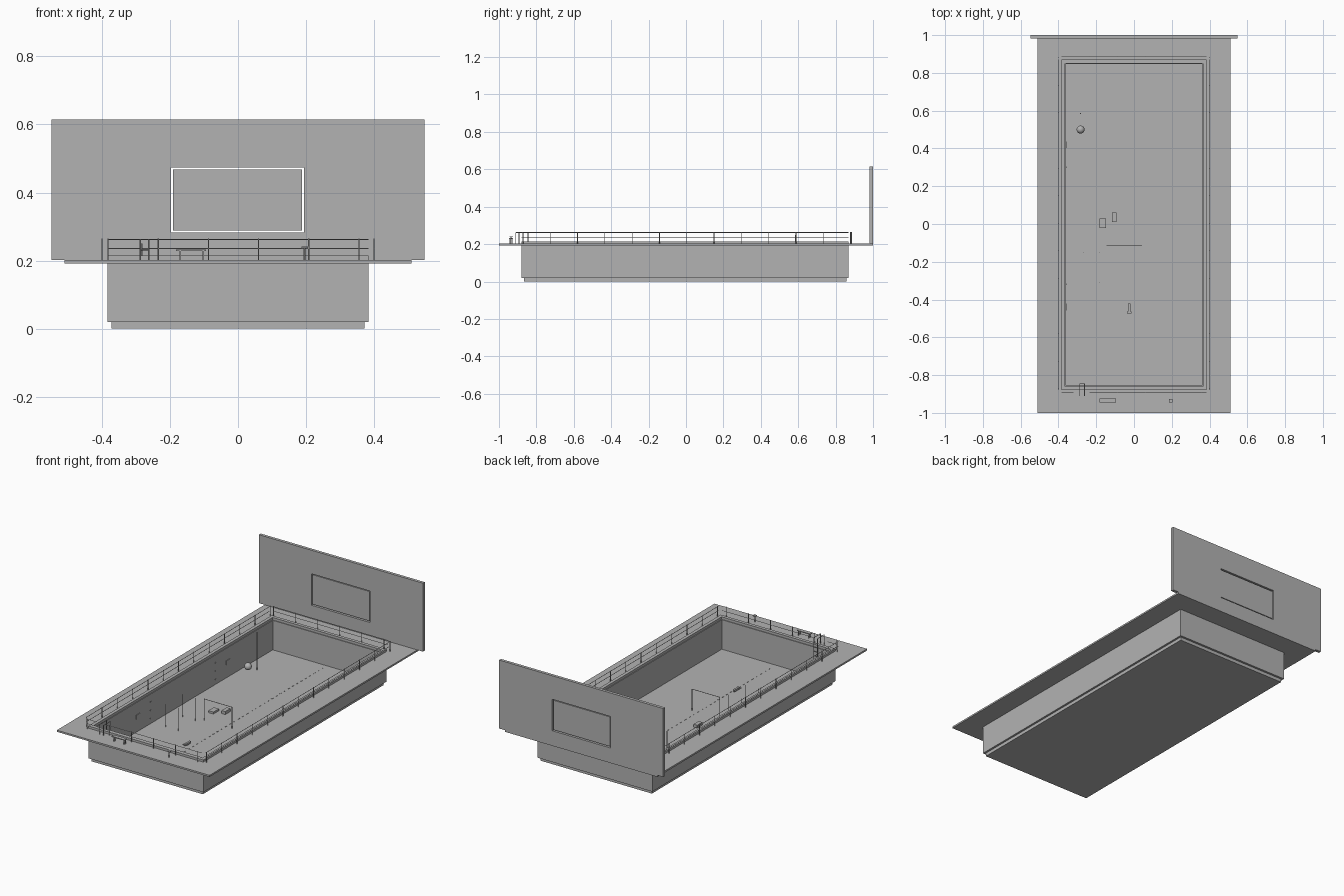
import bpy, bmesh, math
from mathutils import Vector

if "Cube" in bpy.data.objects:
    bpy.data.objects.remove(bpy.data.objects["Cube"])

grey = bpy.data.materials.new("concrete_grey")
grey.diffuse_color = (0.45, 0.45, 0.45, 1)
grey.use_nodes = True
grey.node_tree.nodes["Principled BSDF"].inputs["Base Color"].default_value = grey.diffuse_color


def finish(name, bm):
    bmesh.ops.recalc_face_normals(bm, faces=bm.faces)
    me = bpy.data.meshes.new(name)
    bm.to_mesh(me)
    bm.free()
    me.materials.append(grey)
    ob = bpy.data.objects.new(name, me)
    bpy.context.collection.objects.link(ob)
    return ob


def add_box(bm, x0, x1, y0, y1, z0, z1):
    vs = bmesh.ops.create_cube(bm, size=1)["verts"]
    for v in vs:
        v.co = Vector(((x0 + x1) / 2 + v.co.x * (x1 - x0),
                       (y0 + y1) / 2 + v.co.y * (y1 - y0),
                       (z0 + z1) / 2 + v.co.z * (z1 - z0)))


def boxes(name, *dims):
    bm = bmesh.new()
    for d in dims:
        add_box(bm, *d)
    return finish(name, bm)


def add_rod(bm, a, b, r=0.0015, n=6):
    a, b = Vector(a), Vector(b)
    d = b - a
    vs = bmesh.ops.create_cone(bm, cap_ends=True, segments=n, radius1=r,
                               radius2=r, depth=d.length)["verts"]
    q = d.to_track_quat('Z', 'Y')
    for v in vs:
        v.co = q @ v.co + (a + b) / 2


def rods(name, pairs, r=0.0015, n=6):
    bm = bmesh.new()
    for a, b in pairs:
        add_rod(bm, a, b, r, n)
    return finish(name, bm)


def frame(name, outer, inner, axis, d0, d1):
    """Rectangular slab with a rectangular hole; (u0,u1,v0,v1) each."""
    bm = bmesh.new()
    loops = []
    for u0, u1, v0, v1 in (outer, inner):
        for d in (d0, d1):
            pts = [(u0, v0), (u1, v0), (u1, v1), (u0, v1)]
            loops.append([bm.verts.new((u, v, d) if axis == 'Z' else (u, d, v))
                          for u, v in pts])
    o0, o1, i0, i1 = loops
    for p, q in ((o0, o1), (i0, i1), (o0, i0), (o1, i1)):
        for k in range(4):
            j = (k + 1) % 4
            bm.faces.new((p[k], p[j], q[j], q[k]))
    return finish(name, bm)


# Tank: base slab, walls, raised curb
boxes("tank_floor", (-0.372, 0.372, -0.867, 0.857, 0, 0.022))
OUT = (-0.384, 0.384, -0.88, 0.87)
frame("tank_walls", OUT, (-0.36, 0.36, -0.856, 0.846), 'Z', 0.02, 0.2)
frame("tank_curb", OUT, (-0.364, 0.364, -0.86, 0.85), 'Z', 0.2, 0.215)

# Surrounding deck
frame("deck", (-0.51, 0.51, -1, 1), OUT, 'Z', 0.192, 0.202)

# Back wall with an opening and a loose window pane
frame("back_wall", (-0.548, 0.548, 0.202, 0.615), (-0.197, 0.194, 0.283, 0.473),
      'Y', 0.982, 1.0)
boxes("window_pane", (-0.191, 0.188, 0.986, 0.996, 0.289, 0.467))

# Guard rails on all four sides, with a gap for the ladder
X, Y0, Y1, ZT, ZM = 0.40, -0.893, 0.885, 0.262, 0.235
posts, rails = [], []
for i in range(13):
    y = -0.872 + i * 0.146
    for s in (-1, 1):
        posts.append(((s * X, y, 0.2), (s * X, y, 0.265)))
for i in range(6):
    x = -0.382 + i * 0.1475
    for y in (Y0, Y1):
        posts.append(((x, y, 0.2), (x, y, 0.265)))
for z in (ZT, ZM):
    for s in (-1, 1):
        rails.append(((s * X, -0.88, z), (s * X, 0.87, z)))
    rails.append(((-0.384, Y1, z), (0.384, Y1, z)))
    rails.append(((-0.384, Y0, z), (-0.32, Y0, z)))
    rails.append(((-0.235, Y0, z), (0.384, Y0, z)))
rods("rail_posts", posts, 0.002)
rods("rail_bars", rails, 0.0015)

# Ladder over the front curb
lad = []
for x in (-0.287, -0.262):
    lad += [((x, -0.91, 0.2), (x, -0.91, 0.262)),
            ((x, -0.91, 0.262), (x, -0.845, 0.262)),
            ((x, -0.845, 0.262), (x, -0.845, 0.04))]
for k in range(8):
    z = 0.05 + k * 0.026
    lad.append(((-0.287, -0.845, z), (-0.262, -0.845, z)))
rods("ladder", lad, 0.002)

# Bench and stand on the front deck
boxes("bench", (-0.182, -0.094, -0.946, -0.924, 0.228, 0.233),
      *[(x, x + 0.004, y, y + 0.004, 0.2, 0.229)
        for x in (-0.172, -0.104) for y in (-0.943, -0.931)])
rods("control_stand", [((0.195, -0.935, 0.2), (0.195, -0.935, 0.238))], 0.003, 8)
boxes("control_stand_top", (0.186, 0.205, -0.944, -0.926, 0.237, 0.241))

# Float ball and its measuring pole
bm = bmesh.new()
bmesh.ops.create_uvsphere(bm, u_segments=20, v_segments=12, radius=0.021)
for f in bm.faces:
    f.smooth = True
ball = finish("float_ball", bm)
ball.location = (-0.283, 0.5, 0.075)
rods("measuring_pole", [((-0.283, 0.585, 0.022), (-0.283, 0.585, 0.25))], 0.003, 8)

# Submerged training equipment on the floor
boxes("floor_crates", (-0.183, -0.149, -0.022, 0.03, 0.022, 0.034),
      (-0.117, -0.092, 0.01, 0.06, 0.022, 0.04))
rods("hanging_frame", [((-0.145, -0.115, 0.15), (0.04, -0.115, 0.15)),
                       ((-0.145, -0.115, 0.022), (-0.145, -0.115, 0.15)),
                       ((0.04, -0.115, 0.022), (0.04, -0.115, 0.15))], 0.002)
rods("floor_poles", [((x, y, 0.022), (x, y, 0.16))
                     for x in (-0.265, -0.182) for y in (-0.15, -0.31)], 0.0015)

# Small submersible
boxes("submersible", (-0.031, -0.019, -0.47, -0.42, 0.034, 0.046),
      (-0.038, -0.012, -0.474, -0.462, 0.038, 0.042))

# Lane dashes on the floor
boxes("lane_dashes", *[(-0.002, 0.002, -0.8 + i * 0.04, -0.785 + i * 0.04, 0.021, 0.0235)
                       for i in range(41)])

# Wall portholes and depth marks on the left inner wall
boxes("wall_ports", *[(-0.361, -0.357, y - 0.018, y + 0.018, 0.1, 0.126)
                      for y in (-0.44, 0.42)])
boxes("depth_marks", *[(-0.361, -0.358, y - 0.004, y + 0.004, z, z + 0.006)
                       for y in (-0.32, 0.3) for z in (0.05, 0.1, 0.15)])
